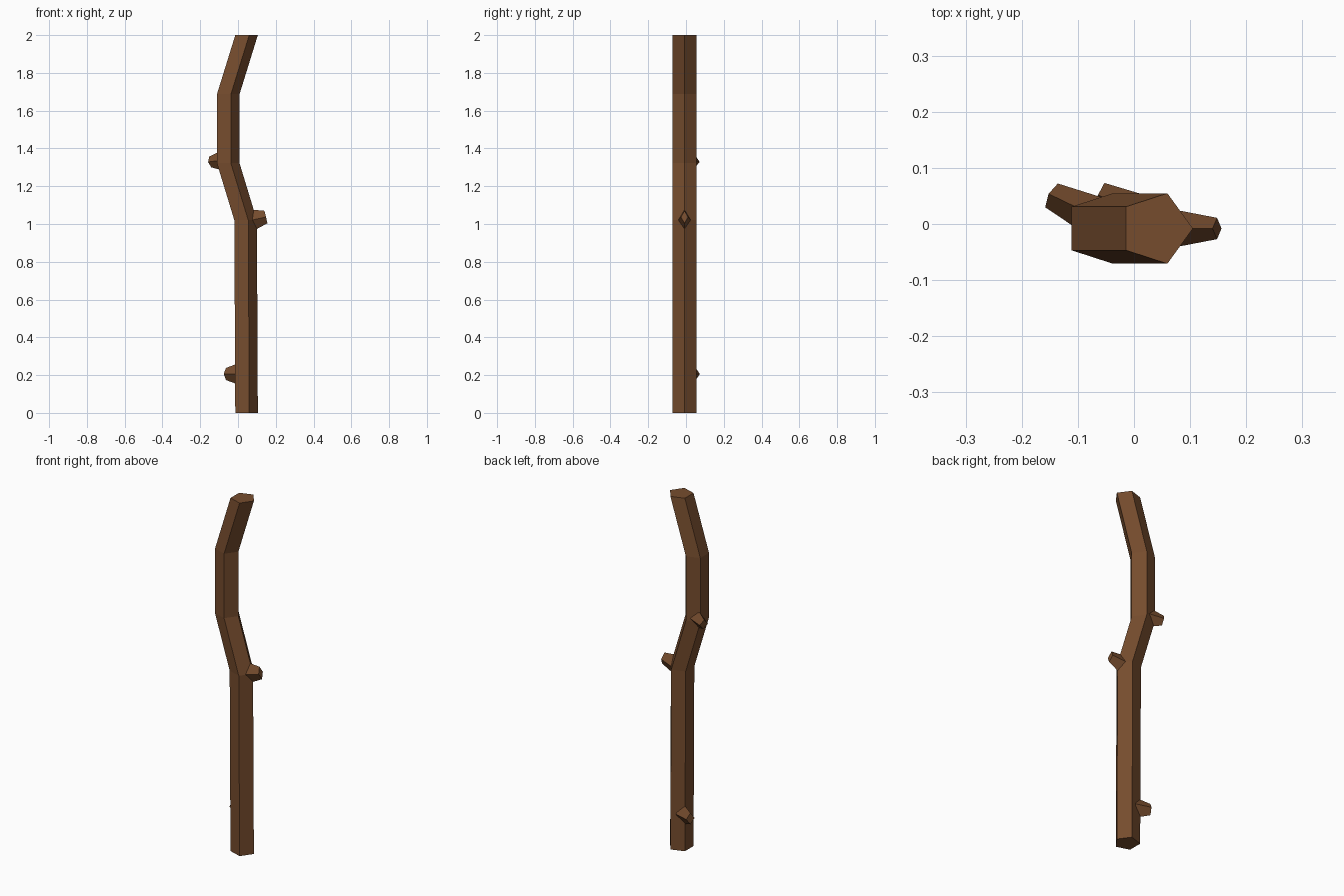
import bpy, bmesh, math
from mathutils import Vector

if "Cube" in bpy.data.objects:
    bpy.data.objects.remove(bpy.data.objects["Cube"])

bark = bpy.data.materials.new("brown bark")
bark.diffuse_color = (0.18, 0.073, 0.027, 1)
bark.use_nodes = True
bark.node_tree.nodes["Principled BSDF"].inputs["Base Color"].default_value = bark.diffuse_color


def loft(name, rings):
    """Skin a closed solid through rings of equal point count."""
    bm = bmesh.new()
    loops = [[bm.verts.new(p) for p in ring] for ring in rings]
    n = len(loops[0])
    for a, b in zip(loops, loops[1:]):
        for i in range(n):
            j = (i + 1) % n
            bm.faces.new((a[i], a[j], b[j], b[i]))
    bm.faces.new(loops[0][::-1])
    bm.faces.new(loops[-1])
    bmesh.ops.recalc_face_normals(bm, faces=bm.faces)
    mesh = bpy.data.meshes.new(name)
    bm.to_mesh(mesh)
    bm.free()
    mesh.materials.append(bark)
    obj = bpy.data.objects.new(name, mesh)
    bpy.context.collection.objects.link(obj)
    return obj


# crooked five-sided stick: (centre x, height)
R, CY = 0.066, -0.008
path = [(0.039, 0), (0.034, 1.02), (-0.058, 1.322), (-0.058, 1.687), (0.039, 2)]
angles = [math.radians(72 * i) for i in range(5)]
loft("stick", [[(cx + R * math.cos(a), CY + R * math.sin(a), z) for a in angles]
               for cx, z in path])


def diamond(center, direction, wide, tall, lean):
    """Four-sided ring; lean pushes its top point along the direction."""
    c, d = Vector(center), Vector(direction).normalized()
    side = Vector((-d.y, d.x, 0)) * wide
    up = Vector((0, 0, tall)) + d * lean
    return [c + side, c + up, c - side, c - up]


def twig_stub(name, direction, base, tip):
    loft(name, [diamond(base[0], direction, *base[1:]),
                diamond(tip[0], direction, *tip[1:])])


# broken-off twig stubs
twig_stub("right_stub", (1, 0, 0),
          ((0.07, -0.008, 1.02), 0.034, 0.057, -0.01),
          ((0.148, -0.008, 1.037), 0.019, 0.033, -0.008))
back_left = (-0.88, 0.47, 0)
twig_stub("upper_left_stub", back_left,
          ((-0.072, 0.015, 1.338), 0.036, 0.058, 0.004),
          ((-0.147, 0.051, 1.328), 0.024, 0.028, 0.006))
twig_stub("lower_left_stub", back_left,
          ((0.012, 0.017, 0.206), 0.036, 0.06, 0),
          ((-0.064, 0.052, 0.206), 0.024, 0.032, 0))
